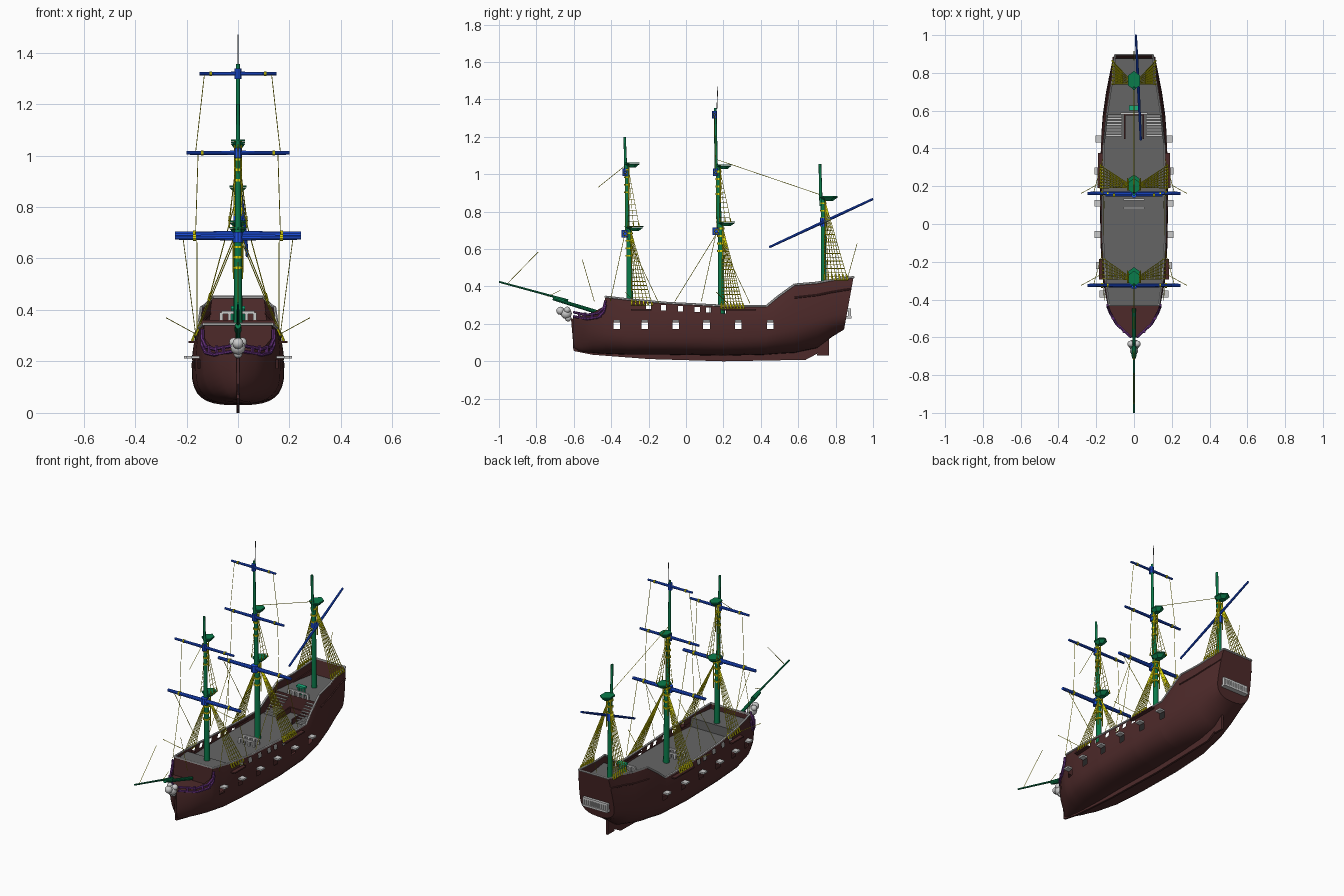
import bpy, bmesh, math
from mathutils import Vector, Matrix

if "Cube" in bpy.data.objects:
    bpy.data.objects.remove(bpy.data.objects["Cube"], do_unlink=True)
parts = []

def material(name, *rgb):
    m = bpy.data.materials.new(name)
    m.use_nodes = True
    m.diffuse_color = (*rgb, 1)
    m.node_tree.nodes["Principled BSDF"].inputs["Base Color"].default_value = (*rgb, 1)
    return m

BROWN = material("hull_brown", 0.075, 0.023, 0.023)
GRAY = material("deck_gray", 0.13, 0.13, 0.13)
GREEN = material("mast_green", 0.003, 0.2, 0.07)
BLUE = material("yard_blue", 0.012, 0.08, 0.75)
YELLOW = material("rope_yellow", 0.8, 0.75, 0.004)
PALE = material("carving_pale_gray", 0.6, 0.6, 0.6)
PURPLE = material("trim_purple", 0.13, 0.03, 0.2)
MINT = material("capstan_green", 0.01, 0.42, 0.2)

# Shared helpers
def part(name, mat):
    bm = bmesh.new()
    parts.append((name, mat, bm))
    return bm

def tube(bm, p, q, r, r2=None, seg=10):
    p, q = Vector(p), Vector(q)
    mat = Matrix.Translation((p + q) / 2) @ (q - p).to_track_quat("Z", "Y").to_matrix().to_4x4()
    bmesh.ops.create_cone(bm, cap_ends=True, segments=seg, radius1=r,
                          radius2=r if r2 is None else r2, depth=(q - p).length, matrix=mat)

def path(bm, pts, r, seg=6):
    for p, q in zip(pts, pts[1:]):
        tube(bm, p, q, r, seg=seg)

def box(bm, c, size):
    bmesh.ops.create_cube(bm, size=1, matrix=Matrix.Translation(c) @ Matrix.Diagonal((*size, 1)))

def plate(bm, yz, thick):
    f = bm.faces.new([bm.verts.new((-thick / 2, y, z)) for y, z in yz])
    ext = bmesh.ops.extrude_face_region(bm, geom=[f])["geom"]
    bmesh.ops.translate(bm, vec=(thick, 0, 0), verts=[v for v in ext if isinstance(v, bmesh.types.BMVert)])
    bmesh.ops.recalc_face_normals(bm, faces=bm.faces)

def lerp(a, b, t):
    return a + (b - a) * t

# Hull stations: y, bottom z, widest z, rail z, widest half width, rail half width, fullness
STATIONS = [
    (-.605, .07, .2, .235, .004, .004, 1), (-.56, .05, .2, .245, .07, .065, 1.1),
    (-.5, .045, .2, .26, .11, .105, .9), (-.445, .04, .19, .29, .135, .13, .85),
    (-.43, .04, .19, .345, .14, .132, .8), (-.3, .035, .18, .33, .165, .15, .7),
    (-.1, .035, .18, .312, .178, .163, .65), (.2, .03, .18, .297, .18, .165, .65),
    (.43, .035, .185, .295, .175, .16, .7), (.49, .04, .19, .345, .172, .152, .8),
    (.58, .045, .2, .41, .165, .143, .9), (.7, .07, .22, .42, .148, .125, 1.1),
    (.78, .13, .24, .435, .132, .112, 1), (.845, .17, .26, .45, .115, .1, .8)]
LOW, HIGH = 8, 6

def section(y):
    y = min(max(y, STATIONS[0][0]), STATIONS[-1][0])
    a, b = next(p for p in zip(STATIONS, STATIONS[1:]) if y <= p[1][0])
    t = (y - a[0]) / (b[0] - a[0])
    _, zb, zm, zt, w, wt, q = [lerp(m, n, t) for m, n in zip(a, b)]
    pts = [(0, zb)]
    for i in range(1, LOW + 1):
        ang = math.pi / 2 * (1 - i / LOW)
        pts.append((w * math.cos(ang) ** q, zm - (zm - zb) * math.sin(ang) ** q))
    pts += [(lerp(w, wt, (i / HIGH) ** 2), lerp(zm, zt, i / HIGH)) for i in range(1, HIGH + 1)]
    return [Vector((x, y + max(0, y - .78) * 2.8 * (z - .17), z)) for x, z in pts]

def hull_x(y, z):
    pts = section(y)
    for a, b in zip(pts, pts[1:]):
        if z <= b.z:
            return lerp(a.x, b.x, max(0, (z - a.z) / max(b.z - a.z, 1e-6)))
    return pts[-1].x

# Hull shell with open gun ports
LOWER = [-.37, -.22, -.055, .11, .28, .45]
ports = [(y, .19, .018) for y in LOWER]
ports += [(y, section(y)[-1].z - .027, .014) for y in (-.2, -.12, -.03, .06, .12, .2)]
hull = part("hull", BROWN)
rows = []
for st in STATIONS:
    half = section(st[0])
    ring = [Vector((-p.x, p.y, p.z)) for p in reversed(half[1:])] + half
    rows.append([hull.verts.new(p) for p in ring])
for a, b in zip(rows, rows[1:]):
    for i in range(len(a) - 1):
        hull.faces.new((a[i], a[i + 1], b[i + 1], b[i]))
hull.faces.new(rows[-1])
bmesh.ops.recalc_face_normals(hull, faces=hull.faces)

def slice_hull(no, value, keep):
    faces = [f for f in hull.faces if keep(f.calc_center_median())]
    geom = {g for f in faces for g in (f, *f.verts, *f.edges)}
    bmesh.ops.bisect_plane(hull, geom=list(geom), plane_co=Vector(no) * value, plane_no=no, dist=1e-5)

for py, pz, h in ports:
    for s in (-h, h):
        slice_hull((0, 1, 0), py + s, lambda c: c.y < .7)
for py, pz, h in ports:
    for s in (-h, h):
        slice_hull((0, 0, 1), pz + s, lambda c: abs(c.y - py) < h)
mids = [(f, f.calc_center_median()) for f in hull.faces]
holes = [f for f, c in mids if any(abs(c.y - y) < h and abs(c.z - z) < h for y, z, h in ports)]
bmesh.ops.delete(hull, geom=holes, context="FACES")

# Rail cap and stern mouldings follow the hull sections
rail = part("rail_cap", PALE)
moulding = part("stern_mouldings", BROWN)
for s in (-1, 1):
    for bm, k, r, first in ((rail, -1, .006, 4), (moulding, -3, .005, 10)):
        path(bm, [(s * p.x, p.y, p.z) for p in (section(st[0])[k] for st in STATIONS[first:])], r)
for y in (STATIONS[4][0], STATIONS[-1][0]):
    p = section(y)[-1]
    tube(rail, (-p.x, p.y, p.z), p, .006, seg=6)

# Keel with stem, sternpost and rudder
plate(part("keel", BROWN), [(-.615, .23), (-.6, .055), (-.5, .035), (-.2, .012), (.2, 0), (.64, .008),
      (.7, .04), (.76, .15), (.7, .14), (.6, .06), (-.5, .06), (-.585, .22)], .012)
plate(part("rudder", BROWN), [(.7, .03), (.765, .03), (.765, .16), (.72, .16)], .012)

# Decks and bulkheads fitted inside the hull
def sheet(name, mat, y0, z0, y1, z1, n=1):
    bm, prev = part(name, mat), None
    for i in range(n + 1):
        y, z = lerp(y0, y1, i / n), lerp(z0, z1, i / n)
        x = hull_x(y, z) - .002
        row = [bm.verts.new((x, y, z)), bm.verts.new((-x, y, z))]
        if prev:
            bm.faces.new((prev[0], row[0], row[1], prev[1]))
        prev = row

sheet("beak_deck", BROWN, -.6, .232, -.43, .232, 12)
sheet("beak_bulkhead", BROWN, -.43, .23, -.43, .343)
sheet("fore_deck", GRAY, -.43, .31, -.27, .31, 12)
sheet("fore_bulkhead", GRAY, -.27, .255, -.27, .31)
sheet("main_deck", GRAY, -.27, .255, .58, .255, 20)
sheet("stern_bulkhead", BROWN, .58, .255, .58, .36)
sheet("stern_deck", GRAY, .58, .36, .877, .36, 12)

# Stairs either side of a low stern hatch coaming
stairs, coaming = part("stairs", PALE), part("hatch_coaming", BROWN)
box(coaming, (0, .578, .27), (.1, .008, .03))
for s in (-1, 1):
    box(coaming, (s * .05, .515, .27), (.008, .13, .03))
    for i in range(8):
        t = (i + .5) / 8
        box(stairs, (s * .105, lerp(.46, .58, t), lerp(.26, .35, t)), (.085, .011, .004))

# Deck railings
rails = part("deck_rails", PALE)
for y, z, w, n in ((.585, .36, .065, 5), (.085, .255, .05, 4), (.13, .255, .05, 4)):
    box(rails, (0, y, z + .03), (2 * w, .01, .01))
    for i in range(n):
        box(rails, (lerp(-w, w, i / (n - 1)), y, z + .015), (.012, .01, .03))

# Port lids and the channels that spread the shrouds
lids, channels = part("port_lids", PALE), part("channels", BROWN)
for s in (-1, 1):
    for y in LOWER:
        box(lids, (s * (hull_x(y, .215) + .015), y, .216), (.034, .036, .01))
    for y in (-.24, .245, .32):
        box(channels, (s * (hull_x(y, .275) + .01), y, .275), (.026, .11, .008))

# Stern balcony
balcony = part("stern_balcony", PALE)
for z, depth in ((.235, .03), (.277, .022)):
    box(balcony, (0, .87, z), (.17, depth, .012))
for i in range(13):
    box(balcony, (lerp(-.08, .08, i / 12), .874, .255), (.009, .014, .036))

# Capstan frame on the stern deck
capstan = part("capstan", MINT)
box(capstan, (0, .615, .41), (.055, .026, .012))
for x in (-.02, 0, .02):
    tube(capstan, (x, .615, .36), (x, .615, .405), .007)

# Carved bow trim and figurehead
trim, figure = part("bow_trim", PURPLE), part("figurehead", PALE)
for s in (-1, 1):
    for drop in (0, .022):
        curve = [(y, z - drop) for y, z in ((-.43, .325), (-.44, .285), (-.47, .257), (-.53, .248), (-.6, .262))]
        path(trim, [(s * (hull_x(y, z) + .005), y, z) for y, z in curve], .007)
    for y in (-.46, -.5, -.54, -.57):
        x = s * (hull_x(y, .24) + .004)
        tube(trim, (x, y, .235), (x, y, .262), .007, seg=6)
for x, y, z, r in ((0, -.64, .255, .03), (0, -.672, .27, .022), (-.017, -.635, .275, .018),
                   (.017, -.635, .275, .018), (0, -.63, .23, .018)):
    bmesh.ops.create_icosphere(figure, subdivisions=2, radius=r, matrix=Matrix.Translation((x, y, z)))

# Masts: stacked spars with platforms, rope bands and halyards
MASTS = {"fore": [(-.3, .3, .72, .017), (-.312, .68, 1.06, .012), (-.322, 1.02, 1.2, .008)],
         "main": [(.19, .25, .745, .018), (.178, .7, 1.05, .013), (.162, 1.0, 1.355, .009)],
         "mizzen": [(.738, .36, .88, .015), (.722, .83, 1.055, .009)]}
bands = part("rope_bands", YELLOW)
for name, spars in MASTS.items():
    bm = part(name + "_mast", GREEN)
    for i, (y, z0, z1, r) in enumerate(spars):
        tube(bm, (0, y, z0), (0, y - .006, z1), r, r * .8, 12)
    for (y, z0, z1, r), size in zip(spars[:-1], (1, .85)):
        for z, low, depth in ((z1 - .014, .5, .018), (z1, 1, .006)):
            bmesh.ops.create_cone(bm, cap_ends=True, segments=6, radius1=.04 * low * size, radius2=.04 * size,
                depth=depth, matrix=Matrix.Translation((0, y + .022, z)) @ Matrix.Diagonal((.95, 1.25, 1, 1)))
        for k in range(4):
            z = z1 - .04 - k * .04
            tube(bands, (0, y - .004, z), (0, y - .004, z + .009), r + .003)
        for s in (-1, 1):
            tube(bands, (s * r, y + .008, z1 - .2), (s * r, y + .008, z1), .003, seg=5)
tube(part("flagpole", GRAY), (0, .165, 1.35), (0, .17, 1.47), .002, seg=6)
sprit = part("bowsprit", GREEN)
for y0, z0, y1, z1, r in ((-.45, .255, -.71, .335, .011), (-.63, .325, -1, .425, .006), (-.65, .322, -.71, .34, .015)):
    tube(sprit, (0, y0, z0), (0, y1, z1), r, r * .8)

# Yards, thickest at the middle
for name, y, z, w, r in (("fore_lower", -.325, .682, .245, .012), ("fore_upper", -.325, 1.01, .2, .009),
                         ("main_lower", .162, .695, .245, .012), ("main_upper", .16, 1.01, .2, .009),
                         ("main_top", .152, 1.318, .15, .008)):
    bm = part(name + "_yard", BLUE)
    tube(bm, (0, y, z - .02), (0, y, z + .02), r * 1.7)
    for s in (-1, 1):
        tube(bm, (0, y, z), (s * w, y, z), r, r * .75)
        tube(bands, (s * w * .67, y, z), (s * (w * .67 + .01), y, z), r * 1.15)
lateen = part("mizzen_yard", BLUE)
foot, peak = Vector((.036, .445, .61)), Vector((.01, 1, .868))
for end in (foot, peak):
    tube(lateen, foot.lerp(peak, .53), end, .008, .006)
tube(lateen, (0, .735, .72), (0, .735, .765), .019)

# Shrouds with ratlines and lashings, mirrored to both sides
ropes = part("rigging", YELLOW)
for ty, tz, y0, y1, x, z, count, rungs, r in (
        (-.295, .7, -.29, -.18, .165, .3, 6, 18, .0018), (.195, .72, .19, .31, .178, .28, 8, 22, .002),
        (.742, .86, .74, .865, .115, .435, 7, 20, .002), (-.31, 1.04, -.31, -.25, .035, .72, 3, 10, .0014),
        (.18, 1.03, .18, .24, .035, .745, 3, 10, .0014)):
    top = Vector((0, ty, tz))
    for s in (-1, 1):
        feet = [Vector((s * x, lerp(y0, y1, i / (count - 1)), z)) for i in range(count)]
        for f in feet:
            tube(ropes, f, top, r, seg=4)
            tube(ropes, f, f.lerp(top, .07), r * 2.5, seg=5)
        for k in range(rungs):
            t = k / (rungs + 1)
            tube(ropes, feet[0].lerp(top, t), feet[-1].lerp(top, t), r, seg=4)

# Running rigging on both sides, then stays along the centre line
lines = [((.13, .152, 1.32), (.165, .16, 1.01)), ((.16, .162, .68), (.16, -.06, .32))]
for y in (-.325, .162):
    lines += [((.155, y, 1.01), (.165, y, .69)), ((.16, y, .69), (.158, y - .08, .32)),
              ((.215, y, .69), (.165, y + .18, .31)), ((.28, y, .37), (.17, y + .06, .31))]
lines += [((-p[0], *p[1:]), (-q[0], *q[1:])) for p, q in lines]
lines += [((0, *p), (0, *q)) for p, q in (
    ((.16, 1.08), (.72, .89)), ((-.96, .41), (-.79, .585)), ((-.555, .545), (-.49, .32)),
    ((-.47, .93), (-.32, 1.05)), ((.915, .63), (.865, .45)), ((-.74, .345), (-.67, .38)))]
for p, q in lines:
    tube(ropes, p, q, .0015, seg=4)

# Turn every part into a named object, smooth with sharp edges kept
bpy.ops.object.select_all(action="DESELECT")
for name, mat, bm in parts:
    me = bpy.data.meshes.new(name)
    bm.to_mesh(me)
    me.materials.append(mat)
    ob = bpy.data.objects.new(name, me)
    bpy.context.collection.objects.link(ob)
    ob.select_set(True)
    bpy.context.view_layer.objects.active = ob
bpy.ops.object.shade_smooth_by_angle(angle=math.radians(35))
